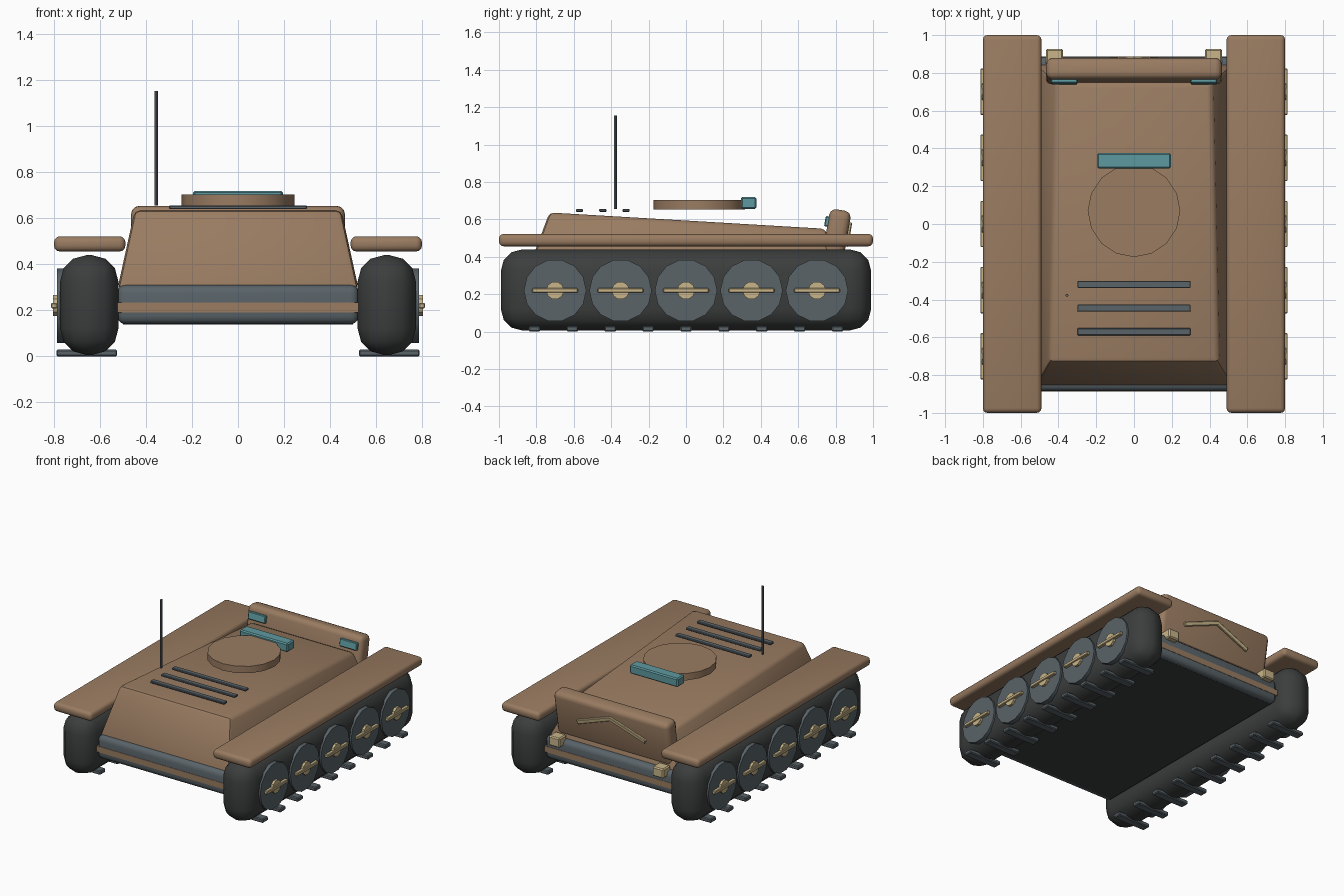
import bpy, bmesh, math
from mathutils import Matrix, Vector

if "Cube" in bpy.data.objects:
    bpy.data.objects.remove(bpy.data.objects["Cube"])


def material(name, rgb):
    m = bpy.data.materials.new(name)
    m.diffuse_color = (*rgb, 1)
    m.use_nodes = True
    m.node_tree.nodes["Principled BSDF"].inputs["Base Color"].default_value = m.diffuse_color
    return m


BROWN = material("brown_paint", (0.32, 0.20, 0.12))
RUBBER = material("dark_rubber", (0.045, 0.047, 0.047))
STEEL = material("steel", (0.10, 0.125, 0.14))
SAND = material("sand", (0.58, 0.46, 0.25))
TEAL = material("teal_glass", (0.11, 0.32, 0.35))


def finish(bm, name, mat, bevel=0, segs=2):
    bmesh.ops.recalc_face_normals(bm, faces=bm.faces)
    if bevel:
        bmesh.ops.bevel(bm, geom=bm.edges[:], offset=bevel, segments=segs,
                        profile=0.5, affect='EDGES', clamp_overlap=True)
    me = bpy.data.meshes.new(name)
    bm.to_mesh(me)
    bm.free()
    me.materials.append(mat)
    ob = bpy.data.objects.new(name, me)
    bpy.context.collection.objects.link(ob)
    bpy.context.view_layer.objects.active = ob
    bpy.ops.object.select_all(action='DESELECT')
    ob.select_set(True)
    bpy.ops.object.shade_smooth_by_angle(angle=math.radians(35))
    return ob


def box(name, loc, size, mat, bevel=0, segs=2, rot=Matrix()):
    bm = bmesh.new()
    bmesh.ops.create_cube(bm, size=1, matrix=Matrix.Diagonal((*size, 1)))
    ob = finish(bm, name, mat, bevel, segs)
    ob.matrix_world = Matrix.Translation(loc) @ rot
    return ob


def cylinder(name, loc, r, depth, sides, mat, axis='Z'):
    bm = bmesh.new()
    bmesh.ops.create_cone(bm, cap_ends=True, segments=sides, radius1=r, radius2=r, depth=depth)
    ob = finish(bm, name, mat)
    rot = Matrix.Rotation(math.pi / 2, 4, 'Y') if axis == 'X' else Matrix()
    ob.matrix_world = Matrix.Translation(loc) @ rot
    return ob


# lower hull with a painted strip running round it
box("lower_hull", (0, 0, 0.225), (1.05, 1.77, 0.17), STEEL, 0.035, 3)
box("belly_plate", (0, 0, 0.145), (1.0, 1.68, 0.012), RUBBER)
box("hull_strip", (0, 0, 0.213), (1.05, 1.775, 0.043), BROWN)

# tapered upper hull, higher at the front
bm = bmesh.new()
low = [bm.verts.new(p) for p in ((-0.525, -0.86, 0.29), (0.525, -0.86, 0.29),
                                 (0.525, 0.85, 0.29), (-0.525, 0.85, 0.29))]
top = [bm.verts.new(p) for p in ((-0.45, -0.73, 0.637), (0.45, -0.73, 0.637),
                                 (0.41, 0.745, 0.55), (-0.41, 0.745, 0.55))]
bm.faces.new(low)
bm.faces.new(top)
for i in range(4):
    j = (i + 1) % 4
    bm.faces.new((low[i], low[j], top[j], top[i]))
finish(bm, "upper_hull", BROWN, 0.025, 2)

# running gear on both sides
for s, side in ((-1, "left"), (1, "right")):
    box(side + "_track", (s * 0.647, 0, 0.223), (0.254, 1.98, 0.434), RUBBER, 0.115, 3)
    box(side + "_fender", (s * 0.645, 0, 0.489), (0.31, 2.0, 0.066), BROWN, 0.025, 3)
    for i in range(9):
        box(side + "_cleat", (s * 0.658, -0.81 + i * 0.2025, 0.015),
            (0.265, 0.062, 0.03), STEEL, 0.006, 1)
    for i in range(5):
        y = -0.7 + i * 0.35
        cylinder(side + "_wheel", (s * 0.765, y, 0.22), 0.167, 0.044, 14, STEEL, 'X')
        cylinder(side + "_hub", (s * 0.785, y, 0.22), 0.048, 0.04, 10, SAND, 'X')
        box(side + "_hub_bar", (s * 0.80, y, 0.22), (0.026, 0.245, 0.024), SAND, 0.004, 1)
    box(side + "_rear_light", (s * 0.42, 0.885, 0.305), (0.09, 0.085, 0.07), SAND, 0.008, 1)

# leaning rear panel with windows inside and a chevron outside
lean = Matrix.Rotation(-0.17, 4, 'X')
centre = Vector((0, 0.80, 0.485))
box("rear_panel", centre, (0.93, 0.115, 0.335), BROWN, 0.035, 3, lean)
for s in (-1, 1):
    box("panel_window", centre + lean @ Vector((s * 0.37, -0.062, 0.095)),
        (0.14, 0.025, 0.055), TEAL, 0.005, 1, lean)
    box("chevron_bar", centre + lean @ Vector((s * 0.135, 0.06, 0.045)),
        (0.30, 0.022, 0.03), SAND, 0.004, 1, lean @ Matrix.Rotation(s * 0.36, 4, 'Y'))

# hatch, sight, vents and antenna
cylinder("hatch_disc", (0, 0.07, 0.678), 0.245, 0.05, 16, BROWN)
box("sight_block", (0, 0.335, 0.688), (0.39, 0.082, 0.064), TEAL, 0.008, 1)
for y in (-0.57, -0.445, -0.32):
    box("vent_slat", (0, y, 0.648), (0.60, 0.038, 0.016), STEEL, 0.004, 1)
cylinder("antenna", (-0.355, -0.378, 0.905), 0.008, 0.5, 8, STEEL)
